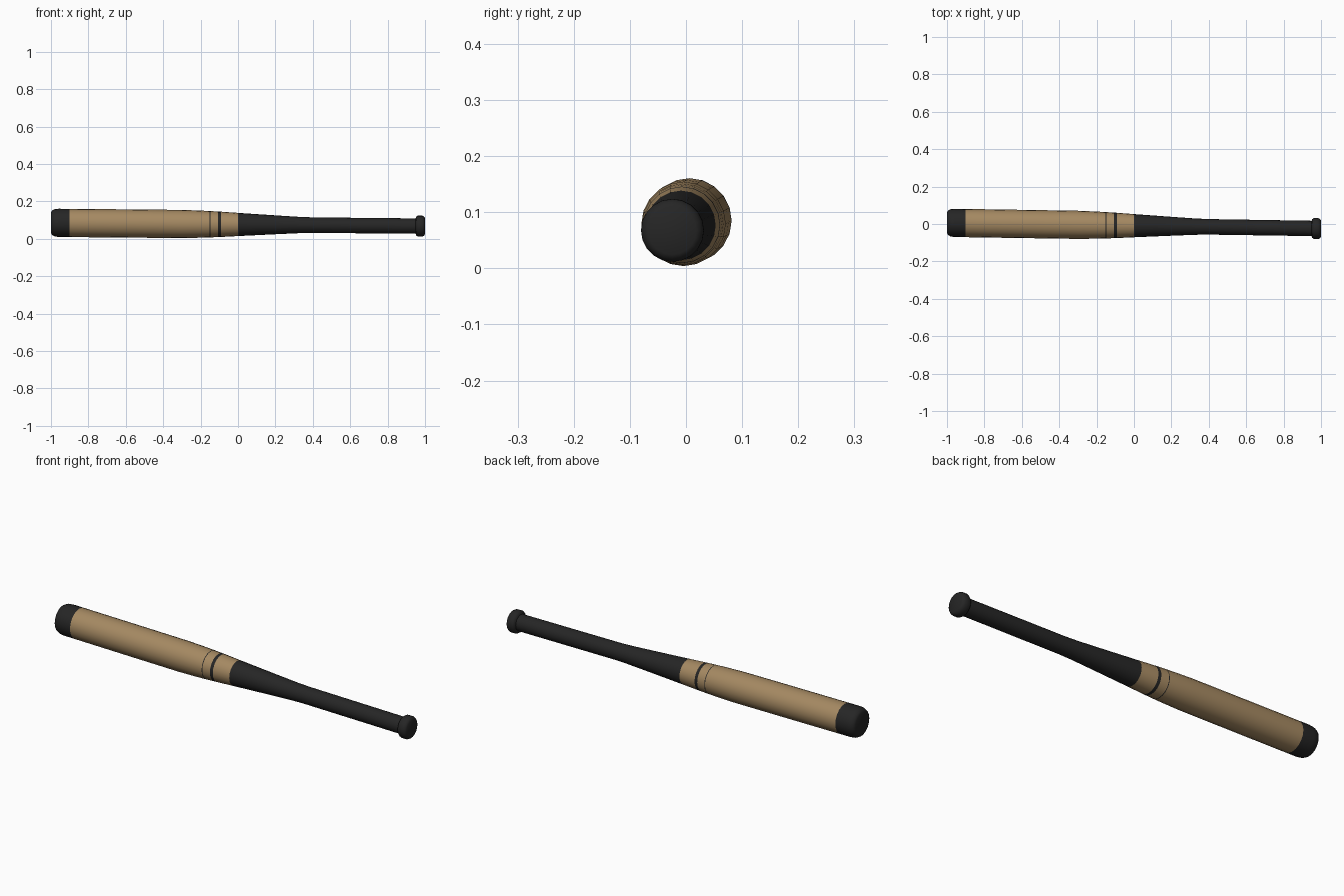
import bpy, bmesh, math

if "Cube" in bpy.data.objects:
    bpy.data.objects.remove(bpy.data.objects["Cube"])

SIDES = 20


def material(name, rgb):
    m = bpy.data.materials.new(name)
    m.diffuse_color = (*rgb, 1)
    m.use_nodes = True
    m.node_tree.nodes["Principled BSDF"].inputs["Base Color"].default_value = m.diffuse_color
    return m


wood = material("tan wood", (0.376, 0.25, 0.122))
black = material("matte black", (0.019, 0.019, 0.019))


def axis(x):
    """Centre line of the bat, lying slightly askew."""
    return -0.009 - 0.0155 * x, 0.0765 - 0.009 * x


def lathe(name, profile, mat):
    """Rings of (x, radius) around the tilted centre line; zero radius closes the end."""
    bm = bmesh.new()
    rings = []
    for x, r in profile:
        cy, cz = axis(x)
        if r == 0:
            rings.append([bm.verts.new((x, cy, cz))] * SIDES)
            continue
        rings.append([bm.verts.new((x, cy + r * math.cos(a), cz + r * math.sin(a)))
                      for a in (2 * math.pi * i / SIDES for i in range(SIDES))])
    for p, q in zip(rings, rings[1:]):
        for i in range(SIDES):
            j = (i + 1) % SIDES
            corners = list(dict.fromkeys((p[i], p[j], q[j], q[i])))
            bm.faces.new(corners)
    # profiles run along +x, so flip any winding facing the centre line
    for f in bm.faces:
        f.normal_update()
        c = f.calc_center_median()
        cy, cz = axis(c.x)
        radial = f.normal.y * (c.y - cy) + f.normal.z * (c.z - cz)
        if abs(f.normal.x) > 0.99:
            radial = f.normal.x * (1 if c.x > 0 else -1)
        if radial < 0:
            f.normal_flip()
    me = bpy.data.meshes.new(name)
    bm.to_mesh(me)
    bm.free()
    me.materials.append(mat)
    ob = bpy.data.objects.new(name, me)
    bpy.context.collection.objects.link(ob)
    bpy.ops.object.select_all(action='DESELECT')
    ob.select_set(True)
    bpy.context.view_layer.objects.active = ob
    bpy.ops.object.shade_smooth_by_angle(angle=math.radians(40))
    return ob


# Rounded tip of the barrel
lathe("end_cap", [(-1, 0), (-1, 0.055), (-0.994, 0.066), (-0.98, 0.073),
                  (-0.96, 0.0755), (-0.9, 0.0755)], black)
# Wooden barrel, tapering in sections between the painted rings
lathe("barrel", [(-0.9, 0.0755), (-0.6, 0.0755), (-0.3, 0.0752), (-0.2, 0.0725),
                 (-0.152, 0.0705)], wood)
lathe("thin_ring", [(-0.152, 0.0705), (-0.148, 0.0703)], black)
lathe("barrel_middle", [(-0.148, 0.0703), (-0.106, 0.0683)], wood)
lathe("wide_ring", [(-0.106, 0.0683), (-0.09, 0.0675)], black)
lathe("barrel_throat", [(-0.09, 0.0675), (0, 0.062)], wood)
# Wrapped handle
lathe("grip", [(0, 0.062), (0.2, 0.0505), (0.33, 0.0435), (0.4, 0.0415),
               (0.95, 0.041)], black)
# Flared knob
lathe("knob", [(0.95, 0.041), (0.953, 0.05), (0.962, 0.056), (0.985, 0.056),
               (0.995, 0.051), (1, 0.043), (1, 0)], black)
